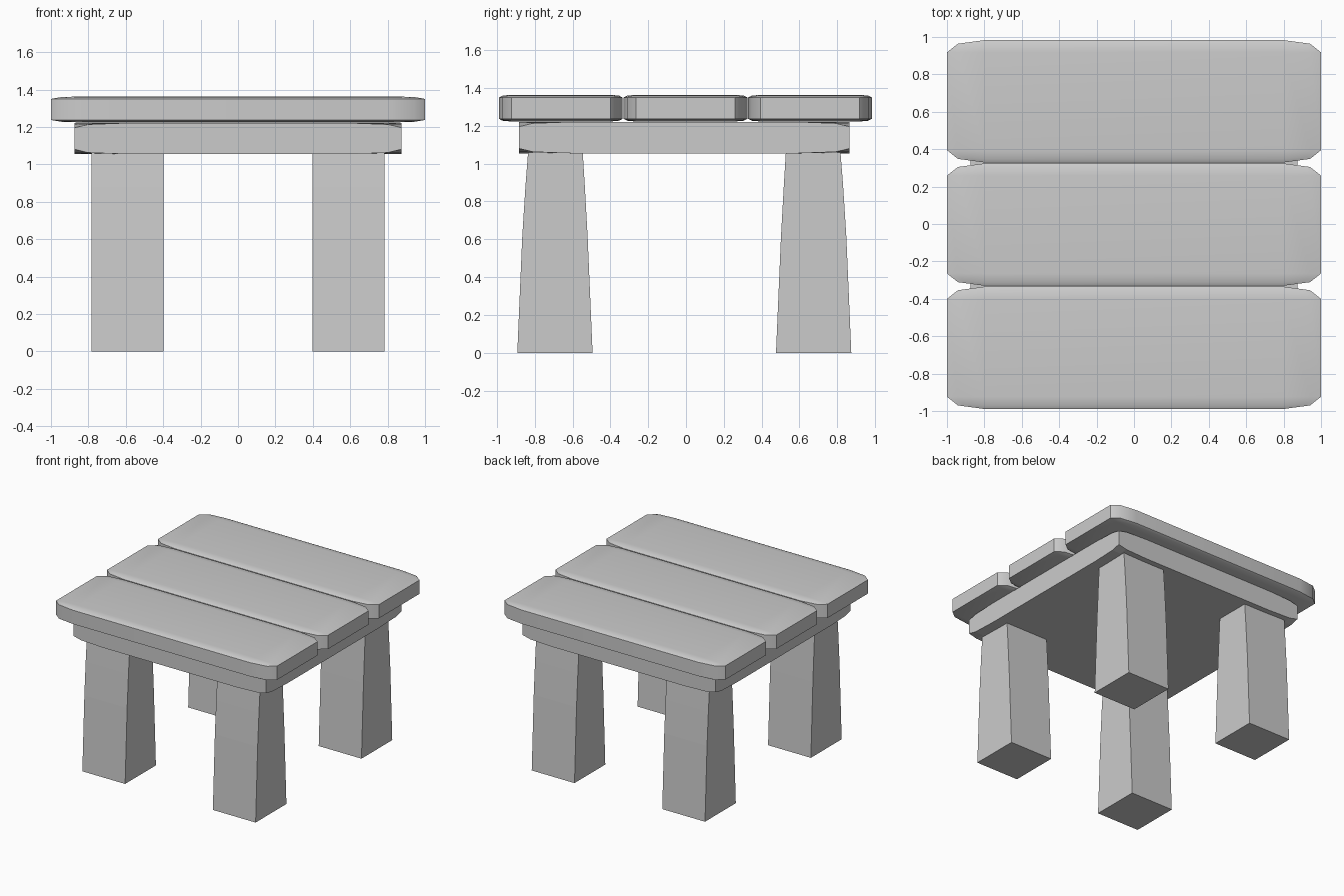
import bpy
import bmesh

if "Cube" in bpy.data.objects:
    bpy.data.objects.remove(bpy.data.objects["Cube"])


def finish(bm, name):
    bmesh.ops.recalc_face_normals(bm, faces=bm.faces)
    mesh = bpy.data.meshes.new(name)
    bm.to_mesh(mesh)
    bm.free()
    obj = bpy.data.objects.new(name, mesh)
    bpy.context.collection.objects.link(obj)
    return obj


def plank(name, y):
    # Bevelled cube squashed flat, so the bevel stretches along the length
    bm = bmesh.new()
    bmesh.ops.create_cube(bm, size=2)
    bmesh.ops.bevel(bm, geom=bm.edges[:], offset=0.2, segments=2,
                    profile=0.5, affect='EDGES')
    bmesh.ops.scale(bm, vec=(1.0, 0.327, 0.0705), verts=bm.verts)
    bmesh.ops.translate(bm, vec=(0, y, 1.2935), verts=bm.verts)
    obj = finish(bm, name)
    bpy.ops.object.select_all(action='DESELECT')
    obj.select_set(True)
    bpy.context.view_layer.objects.active = obj
    bpy.ops.object.shade_smooth_by_angle(angle=0.6)


def loft(bm, rings):
    # Join rings of four corners into a closed post
    loops = [[bm.verts.new(p) for p in ring] for ring in rings]
    for a, b in zip(loops, loops[1:]):
        for i in range(4):
            j = (i + 1) % 4
            bm.faces.new((a[i], a[j], b[j], b[i]))
    bm.faces.new(loops[0])
    bm.faces.new(loops[-1])


# Table top: three planks
for label, y in (("front", -0.662), ("middle", -0.003), ("back", 0.656)):
    plank(label + "_plank", y)

# Support slab: sharp sides, with its corners eased off above and below
HALF, CY, Z0, Z1 = 0.873, -0.009, 1.055, 1.221
bm = bmesh.new()
bmesh.ops.create_cube(bm, size=2)
bmesh.ops.scale(bm, vec=(HALF, HALF, (Z1 - Z0) / 2), verts=bm.verts)
for axis in ((1, 0, 0), (0, 1, 0)):
    for d in (-0.8, -0.6, 0.6, 0.8):
        bmesh.ops.bisect_plane(bm, geom=bm.verts[:] + bm.edges[:] + bm.faces[:],
                               plane_co=[a * d for a in axis], plane_no=axis)
for v in bm.verts:
    t = 2 * HALF - abs(v.co.x) - abs(v.co.y)
    drop = max(0.025 - 0.24 * t, 0.0095 * (1 - t / 0.273), 0)
    v.co.z -= drop if v.co.z > 0 else -drop
bmesh.ops.translate(bm, vec=(0, CY, (Z0 + Z1) / 2), verts=bm.verts)
finish(bm, "support_slab")

# Legs: constant width from the front, tapering upward from the side
PROFILE = [(0.0, 0.883, 0.485), (0.61, 0.857, 0.511),
           (0.88, 0.84, 0.526), (1.06, 0.826, 0.537)]
for sy, depth in ((-1, "front"), (1, "back")):
    for sx, side in ((-1, "left"), (1, "right")):
        bm = bmesh.new()
        loft(bm, [[(sx * x, sy * y + CY, z) for x, y in
                   ((0.397, yi), (0.784, yi), (0.784, yo), (0.397, yo))]
                  for z, yo, yi in PROFILE])
        finish(bm, f"{depth}_{side}_leg")
